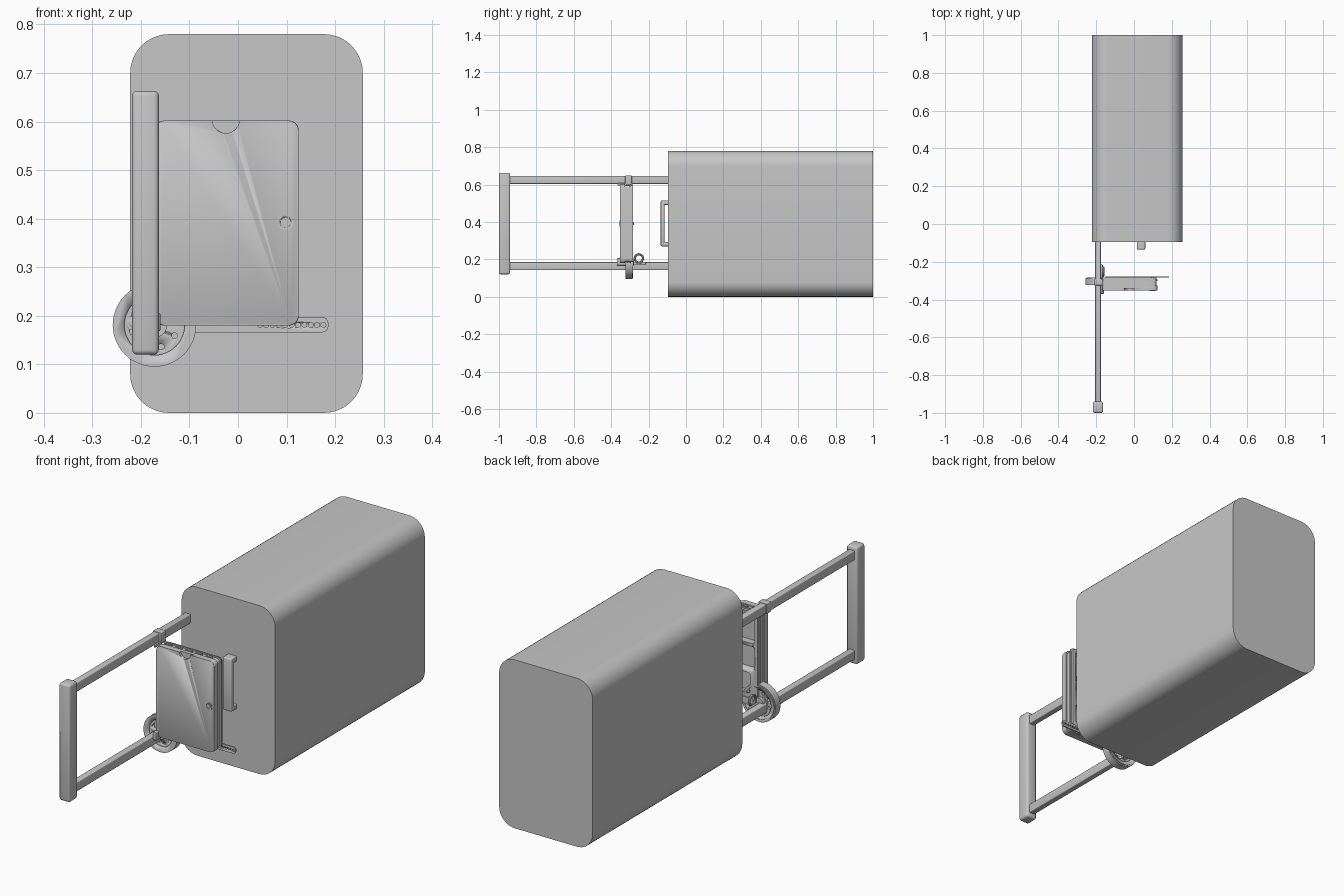
import bpy, bmesh, math
from math import cos, sin, pi

cube = bpy.data.objects.get("Cube")
if cube:
    bpy.data.objects.remove(cube, do_unlink=True)

grey = bpy.data.materials.new("plain grey")
grey.use_nodes = True
COLOUR = (0.57, 0.57, 0.57, 1)
grey.diffuse_color = COLOUR
grey.node_tree.nodes["Principled BSDF"].inputs["Base Color"].default_value = COLOUR


def finish(name, bm, smooth=True):
    bmesh.ops.recalc_face_normals(bm, faces=bm.faces)
    mesh = bpy.data.meshes.new(name)
    bm.to_mesh(mesh)
    bm.free()
    mesh.materials.append(grey)
    obj = bpy.data.objects.new(name, mesh)
    bpy.context.collection.objects.link(obj)
    if smooth:
        activate(obj)
        bpy.ops.object.shade_smooth_by_angle(angle=math.radians(35))
    return obj


def activate(obj):
    bpy.ops.object.select_all(action='DESELECT')
    obj.select_set(True)
    bpy.context.view_layer.objects.active = obj


def rounded(x0, x1, z0, z1, r, n=6):
    """Outline of a rounded rectangle in the front plane."""
    corners = [(x1 - r, z1 - r), (x0 + r, z1 - r), (x0 + r, z0 + r), (x1 - r, z0 + r)]
    return [(cx + r * cos((q + k / n) * pi / 2), cz + r * sin((q + k / n) * pi / 2))
            for q, (cx, cz) in enumerate(corners) for k in range(n + 1)]


def circle(cx, cz, r, n=40):
    return [(cx + r * cos(2 * pi * k / n), cz + r * sin(2 * pi * k / n)) for k in range(n)]


def prism(name, outline, y0, y1, front_bevel=0, segments=8):
    """Extrude an outline along y, optionally rounding its front rim."""
    bm = bmesh.new()
    front = bm.faces.new([bm.verts.new((x, y0, z)) for x, z in outline])
    back = bm.faces.new([bm.verts.new((x, y1, z)) for x, z in reversed(outline)])
    n = len(outline)
    f, b = list(front.verts), list(back.verts)[::-1]
    for i in range(n):
        bm.faces.new((f[i], b[i], b[(i + 1) % n], f[(i + 1) % n]))
    if front_bevel:
        bmesh.ops.bevel(bm, geom=list(front.edges), offset=front_bevel,
                        segments=segments, profile=0.5, affect='EDGES')
    return finish(name, bm)


def box(name, x0, x1, y0, y1, z0, z1, bevel=0):
    bm = bmesh.new()
    bmesh.ops.create_cube(bm, size=1)
    for v in bm.verts:
        v.co = ((x0 + x1) / 2 + v.co.x * (x1 - x0),
                (y0 + y1) / 2 + v.co.y * (y1 - y0),
                (z0 + z1) / 2 + v.co.z * (z1 - z0))
    if bevel:
        bmesh.ops.bevel(bm, geom=list(bm.edges), offset=bevel, segments=3,
                        profile=0.5, affect='EDGES')
    return finish(name, bm, bool(bevel))


def carve(target, cutters):
    """Subtract the cutters and throw them away."""
    activate(target)
    for c in cutters:
        c.hide_render = True
        mod = target.modifiers.new("cut", 'BOOLEAN')
        mod.object = c
        mod.solver = 'EXACT'
        bpy.ops.object.modifier_apply(modifier=mod.name)
        bpy.data.objects.remove(c, do_unlink=True)


def ring(name, cx, cz, outer, inner, y0, y1):
    obj = prism(name, circle(cx, cz, outer, 48), y0, y1)
    carve(obj, [prism("cutter", circle(cx, cz, inner, 48), y0 - 0.01, y1 + 0.01)])
    return obj


# Case body: rounded shell with a soft front rim and a flat back
prism("case_body", rounded(-0.222, 0.257, 0, 0.78, 0.08, 10), -0.095, 1, 0.05)

# Carry handle on the front of the case
box("carry_handle_grip", 0.015, 0.06, -0.135, -0.115, 0.27, 0.515, 0.006)
for label, z in (("lower", 0.27), ("upper", 0.491)):
    box(label + "_carry_handle_foot", 0.015, 0.06, -0.13, -0.085, z, z + 0.024, 0.004)

# Telescopic handle
for label, z in (("lower", 0.142), ("upper", 0.603)):
    box(label + "_telescopic_bar", -0.206, -0.176, -0.95, -0.08, z, z + 0.043, 0.004)
box("telescopic_grip", -0.218, -0.163, -1, -0.94, 0.12, 0.663, 0.01)

# Panel front cover with a thumb notch
cover = prism("panel_cover", rounded(-0.172, 0.125, 0.18, 0.602, 0.02), -0.353, -0.325, 0.003, 2)
carve(cover, [prism("cutter", circle(-0.025, 0.604, 0.028), -0.37, -0.342)])

# Panel tray with pockets open to the back
tray = prism("panel_tray", rounded(-0.168, 0.119, 0.185, 0.596, 0.018), -0.327, -0.283)
pockets = [(-0.152, -0.06, 0.45, 0.58), (-0.045, 0.103, 0.45, 0.58),
           (-0.152, -0.06, 0.325, 0.435), (-0.045, 0.075, 0.325, 0.435),
           (-0.13, 0.103, 0.215, 0.31)]
carve(tray, [prism("cutter", rounded(*p, 0.01, 3), -0.315, -0.27) for p in pockets])
prism("panel_back_rim", rounded(-0.172, 0.125, 0.18, 0.602, 0.02), -0.301, -0.295)
carve(bpy.data.objects["panel_back_rim"],
      [prism("cutter", rounded(-0.16, 0.11, 0.193, 0.588, 0.015), -0.32, -0.27)])

# Raised blocks along the top and bottom of the tray
for i in range(5):
    x = -0.15 + i * 0.052
    box("top_tab_%d" % (i + 1), x, x + 0.03, -0.318, -0.308, 0.59, 0.602)
    box("bottom_tab_%d" % (i + 1), x, x + 0.03, -0.318, -0.308, 0.18, 0.19)

# Round latch with a hexagonal centre
ring("latch_ring", 0.098, 0.392, 0.017, 0.011, -0.356, -0.345)
prism("latch_hexagon", circle(0.098, 0.392, 0.009, 6), -0.355, -0.279)

# Wheel with a recessed, drilled centre
WX, WZ = -0.172, 0.181
ring("wheel_rim", WX, WZ, 0.086, 0.062, -0.323, -0.287)
disc = prism("wheel_disc", circle(WX, WZ, 0.063, 48), -0.315, -0.297)
carve(disc, [prism("cutter", circle(WX + 0.047 * cos(a), WZ + 0.047 * sin(a), 0.006, 16),
                   -0.33, -0.28) for a in [k * pi / 4 + 0.3 for k in range(8)]])
prism("wheel_hub", circle(WX, WZ, 0.026, 32), -0.322, -0.283)
ring("wheel_back_ridge", WX, WZ, 0.08, 0.073, -0.288, -0.283)

# Perforated arm reaching sideways from the wheel
arm = prism("perforated_arm", rounded(-0.15, 0.186, 0.166, 0.197, 0.012), -0.284, -0.278)
carve(arm, [prism("cutter", circle(0.045 + i * 0.0131, 0.181, 0.005, 12), -0.3, -0.26)
            for i in range(11)])

# Clips that hold the panel to the bars
box("lower_clip", -0.177, -0.16, -0.37, -0.287, 0.168, 0.206, 0.003)
box("lower_clip_tail", -0.177, -0.165, -0.29, -0.215, 0.172, 0.186, 0.002)
box("upper_clip_strap", -0.209, -0.166, -0.325, -0.29, 0.6, 0.649, 0.003)
box("upper_clip_plate", -0.177, -0.168, -0.365, -0.287, 0.595, 0.607, 0.002)

# Hook loop beside the lower bar
bpy.ops.mesh.primitive_torus_add(location=(-0.163, -0.252, 0.205), rotation=(0, pi / 2, 0),
                                 major_radius=0.022, minor_radius=0.006,
                                 major_segments=28, minor_segments=10)
hook = bpy.context.object
hook.name = "hook_loop"
hook.data.materials.append(grey)
bpy.ops.object.shade_smooth_by_angle(angle=math.radians(35))
